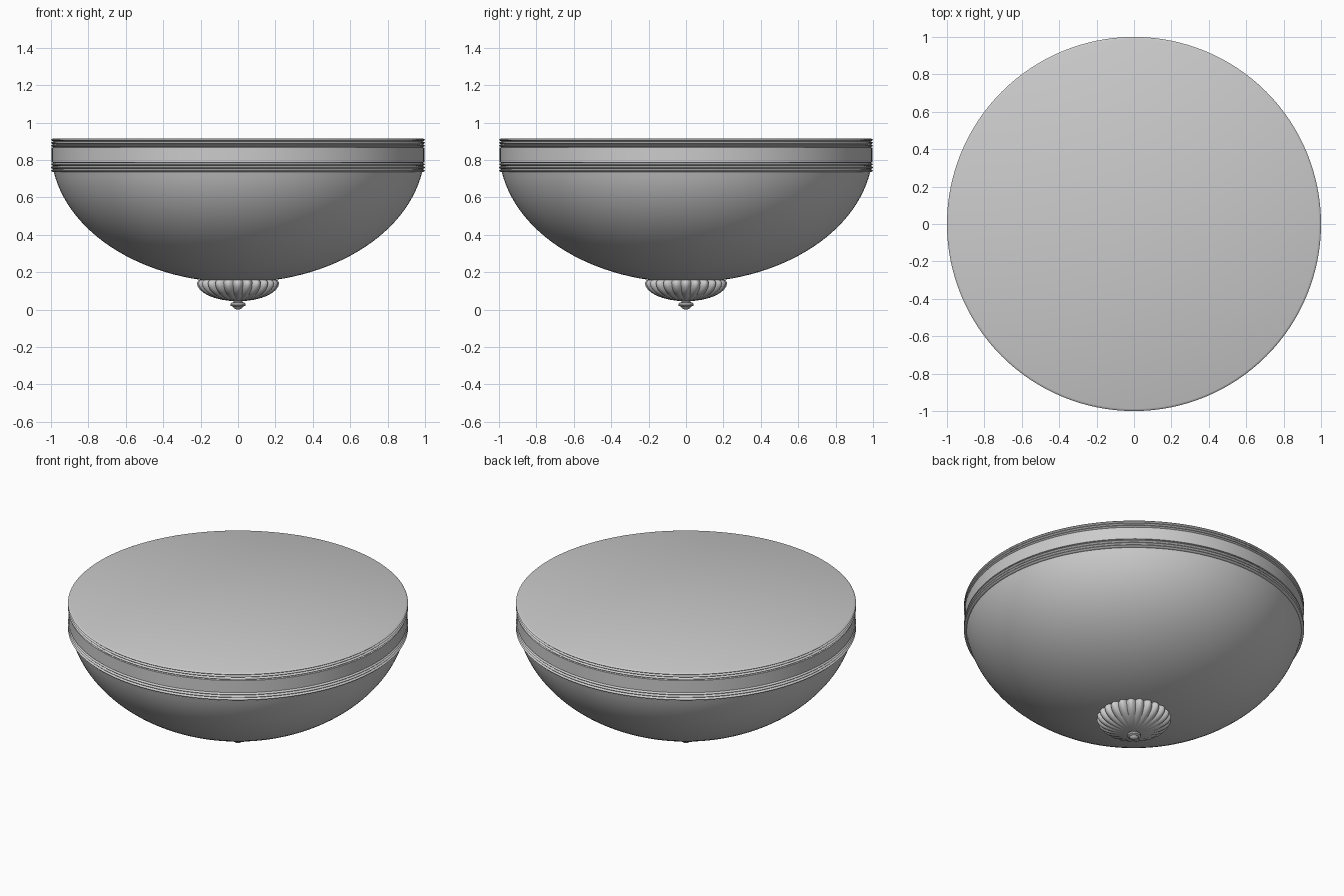
import bpy, bmesh
from math import sin, cos, pi, radians, sqrt

if "Cube" in bpy.data.objects:
    bpy.data.objects.remove(bpy.data.objects["Cube"])


def lathe(name, profile, steps=128, flutes=0, depth=0.0, angle=35):
    """Spin (radius, z) points around z; optional flutes ripple the radius."""
    bm = bmesh.new()
    rings = []
    for r, z in profile:
        if r < 1e-6:
            rings.append([bm.verts.new((0, 0, z))])
            continue
        ring = []
        for i in range(steps):
            a = 2 * pi * i / steps
            k = r * (1 + depth * (abs(cos(flutes * a / 2)) - 1))
            ring.append(bm.verts.new((k * cos(a), k * sin(a), z)))
        rings.append(ring)
    for lo, hi in zip(rings, rings[1:]):
        for i in range(steps):
            j = (i + 1) % steps
            if len(lo) == 1:
                bm.faces.new((lo[0], hi[j], hi[i]))
            elif len(hi) == 1:
                bm.faces.new((lo[i], lo[j], hi[0]))
            else:
                bm.faces.new((lo[i], lo[j], hi[j], hi[i]))
    bmesh.ops.recalc_face_normals(bm, faces=bm.faces)
    mesh = bpy.data.meshes.new(name)
    bm.to_mesh(mesh)
    bm.free()
    ob = bpy.data.objects.new(name, mesh)
    bpy.context.collection.objects.link(ob)
    bpy.ops.object.select_all(action='DESELECT')
    ob.select_set(True)
    bpy.context.view_layer.objects.active = ob
    bpy.ops.object.shade_smooth_by_angle(angle=radians(angle))
    return ob


def beads(z0, z1, count, r=0.988, bulge=0.012):
    """Stack of rounded ridges between two heights."""
    h = (z1 - z0) / count
    pts = []
    for n in range(count):
        for t in (0.0, 0.2, 0.5, 0.8):
            pts.append((r + bulge * sin(pi * t), z0 + (n + t) * h))
    return pts + [(r, z1)]


# Mounting rim: flat lid, plain band between two ridged bands
rim = [(0, 0.735), (0.96, 0.735)]
rim += beads(0.735, 0.785, 3)
rim += [(0.996, 0.788), (0.996, 0.866)]
rim += beads(0.869, 0.915, 3)
rim += [(0, 0.915)]
lathe("mounting_rim", rim)

# Glass bowl: lower part of a flattened sphere
start = math_top = sqrt(1 - ((0.86 - 0.74) / 0.715) ** 2)
bowl = [(0, 0.145)]
N = 28
from math import asin
end = asin(start)
bowl += [(sin(end * i / N), 0.86 - 0.715 * cos(end * i / N)) for i in range(1, N + 1)]
bowl += [(0, 0.74)]
lathe("glass_bowl", bowl)

# Fluted finial cup under the bowl
cup = [(0, 0.158), (0.21, 0.158), (0.22, 0.145)]
cup += [(0.22 * cos(t * pi / 16), 0.145 - 0.10 * sin(t * pi / 16)) for t in range(1, 8)]
cup += [(0, 0.045)]
lathe("finial_cup", cup, steps=240, flutes=24, depth=0.09, angle=50)

# Knob at the very bottom
knob = [(0, 0.06), (0.025, 0.06), (0.025, 0.04), (0.036, 0.037), (0.041, 0.029),
        (0.039, 0.021), (0.026, 0.015), (0.024, 0.01), (0.014, 0.003), (0, 0.0)]
lathe("finial_knob", knob, steps=48, angle=40)
